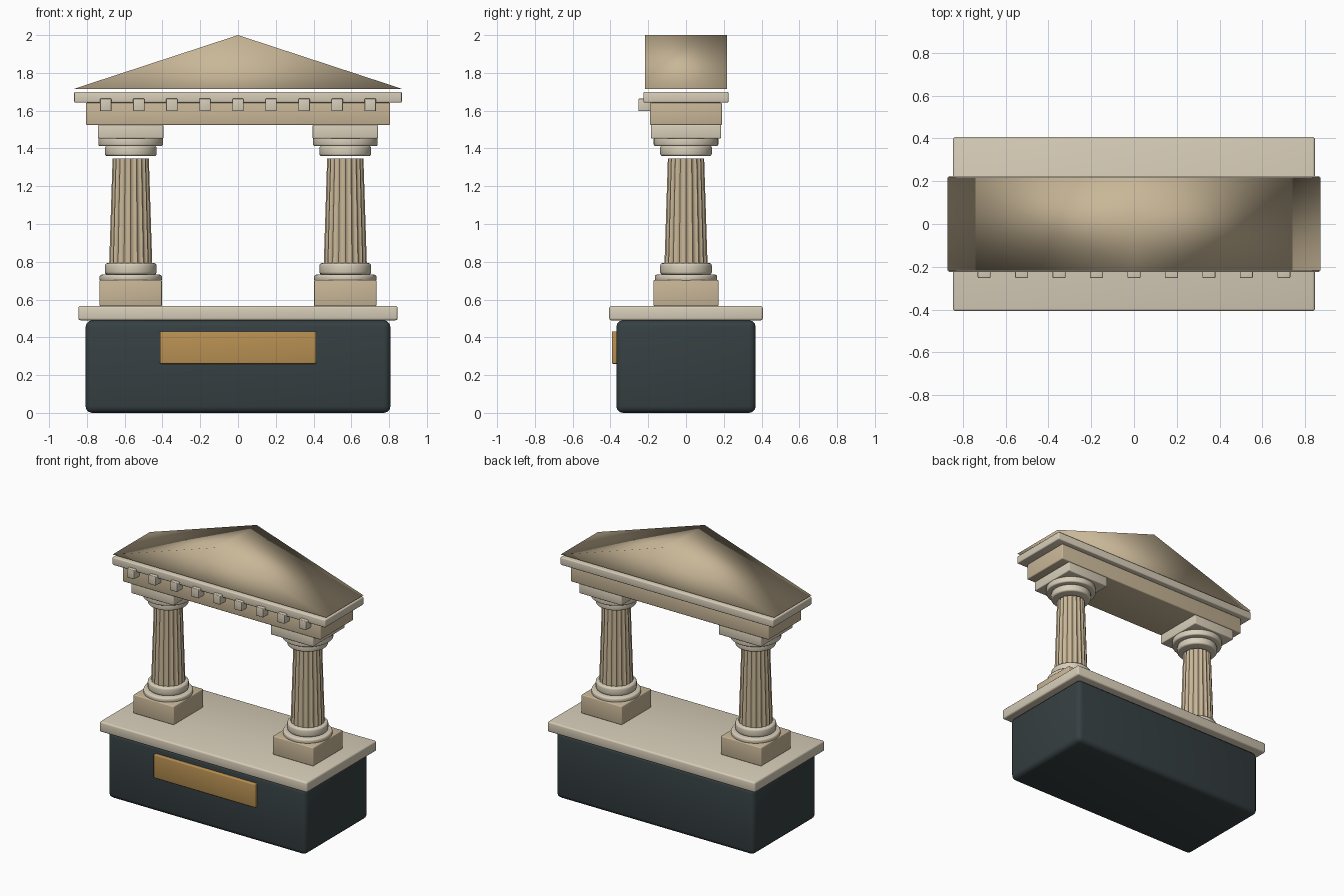
import bpy
import bmesh
import math

if "Cube" in bpy.data.objects:
    bpy.data.objects.remove(bpy.data.objects["Cube"], do_unlink=True)


def material(name, color):
    mat = bpy.data.materials.new(name)
    mat.use_nodes = True
    mat.diffuse_color = (*color, 1)
    shader = mat.node_tree.nodes["Principled BSDF"]
    shader.inputs["Base Color"].default_value = (*color, 1)
    shader.inputs["Roughness"].default_value = 0.7
    return mat


PALE = material("pale_stone", (0.68, 0.61, 0.48))
TAN = material("tan_stone", (0.58, 0.47, 0.31))
DARK = material("dark_slate", (0.036, 0.05, 0.054))
BRASS = material("brass", (0.48, 0.28, 0.085))


def finish(name, bm, mat, bevel=0.0, sharp_angle=None):
    """Turn a bmesh into a smooth-shaded object with an optional bevel."""
    bmesh.ops.recalc_face_normals(bm, faces=bm.faces)
    mesh = bpy.data.meshes.new(name)
    bm.to_mesh(mesh)
    bm.free()
    mesh.polygons.foreach_set("use_smooth", [True] * len(mesh.polygons))
    if sharp_angle:
        mesh.set_sharp_from_angle(angle=math.radians(sharp_angle))
    mesh.materials.append(mat)
    obj = bpy.data.objects.new(name, mesh)
    bpy.context.collection.objects.link(obj)
    if bevel:
        mod = obj.modifiers.new("soft_edges", "BEVEL")
        mod.width = bevel
        mod.segments = 3
        mod.limit_method = "ANGLE"
    return obj


def box(name, x, y, z, mat, bevel=0.006):
    """Box from (low, high) extents on each axis."""
    bm = bmesh.new()
    bmesh.ops.create_cube(bm, size=1)
    for v in bm.verts:
        v.co = [low if c < 0 else high for c, (low, high) in zip(v.co, (x, y, z))]
    return finish(name, bm, mat, bevel)


def disc(name, x, radius, z, mat, bevel=0.008):
    """Round moulding between two heights."""
    bm = bmesh.new()
    bmesh.ops.create_cone(bm, cap_ends=True, segments=48, radius1=radius,
                          radius2=radius, depth=z[1] - z[0])
    bmesh.ops.translate(bm, verts=bm.verts, vec=(x, 0, sum(z) / 2))
    return finish(name, bm, mat, bevel)


def fluted_shaft(name, x, z, radii, flutes=20, steps=6, depth=0.008):
    """Tapered shaft whose outline is scooped into concave flutes."""
    bm = bmesh.new()
    count = flutes * steps
    rings = []
    for height, radius in zip(z, radii):
        ring = []
        for i in range(count):
            a = math.tau * i / count
            r = radius - depth * math.sin(math.pi * (i % steps) / steps)
            ring.append(bm.verts.new((x + r * math.cos(a), r * math.sin(a), height)))
        rings.append(ring)
    low, high = rings
    for i in range(count):
        j = (i + 1) % count
        bm.faces.new((low[i], low[j], high[j], high[i]))
    bm.faces.new(high)
    bm.faces.new(low[::-1])
    return finish(name, bm, TAN, sharp_angle=35)


def gable(name, half_width, half_depth, eave, apex):
    """Triangular prism with its ridge running front to back."""
    bm = bmesh.new()
    outline = [(-half_width, eave), (half_width, eave), (0, apex)]
    front = bm.faces.new([bm.verts.new((px, -half_depth, pz)) for px, pz in outline])
    back = bmesh.ops.extrude_face_region(bm, geom=[front])["geom"]
    moved = [g for g in back if isinstance(g, bmesh.types.BMVert)]
    bmesh.ops.translate(bm, verts=moved, vec=(0, 2 * half_depth, 0))
    # Extruding keeps the first cap in place when it borders nothing else
    if len(bm.faces) < 5:
        bmesh.ops.holes_fill(bm, edges=bm.edges, sides=3)
    return finish(name, bm, TAN)


def span(half, centre=0.0):
    return (centre - half, centre + half)


# Pedestal
box("pedestal_block", span(0.807), span(0.369), (0, 0.49), DARK, 0.035)
box("pedestal_slab", span(0.845), span(0.407), (0.49, 0.566), PALE, 0.012)
box("plaque", span(0.414), (-0.393, -0.36), (0.26, 0.432), BRASS, 0.006)

# Columns, one on each side
for side, x in (("right", -0.568), ("left", 0.568)):
    box(f"{side}_plinth", span(0.165, x), span(0.172), (0.566, 0.703), TAN)
    disc(f"{side}_base_lower_ring", x, 0.165, (0.695, 0.732), PALE, 0.012)
    disc(f"{side}_base_upper_ring", x, 0.137, (0.732, 0.793), PALE, 0.014)
    fluted_shaft(f"{side}_shaft", x, (0.79, 1.347), (0.114, 0.096))
    disc(f"{side}_necking", x, 0.137, (1.36, 1.414), PALE, 0.012)
    disc(f"{side}_echinus", x, 0.171, (1.412, 1.458), PALE, 0.01)
    box(f"{side}_abacus", span(0.173, x), span(0.186), (1.453, 1.525), PALE)

# Entablature and cornice
box("entablature", span(0.806), span(0.191), (1.523, 1.642), TAN, 0.008)
box("cornice", span(0.867), span(0.225), (1.642, 1.7), PALE, 0.008)
for i in range(9):
    box(f"dentil_{i + 1}", span(0.03, (i - 4) * 0.175), (-0.252, -0.185),
        (1.597, 1.664), PALE, 0.005)

# Pediment roof
gable("roof", 0.87, 0.216, 1.715, 2.0)
